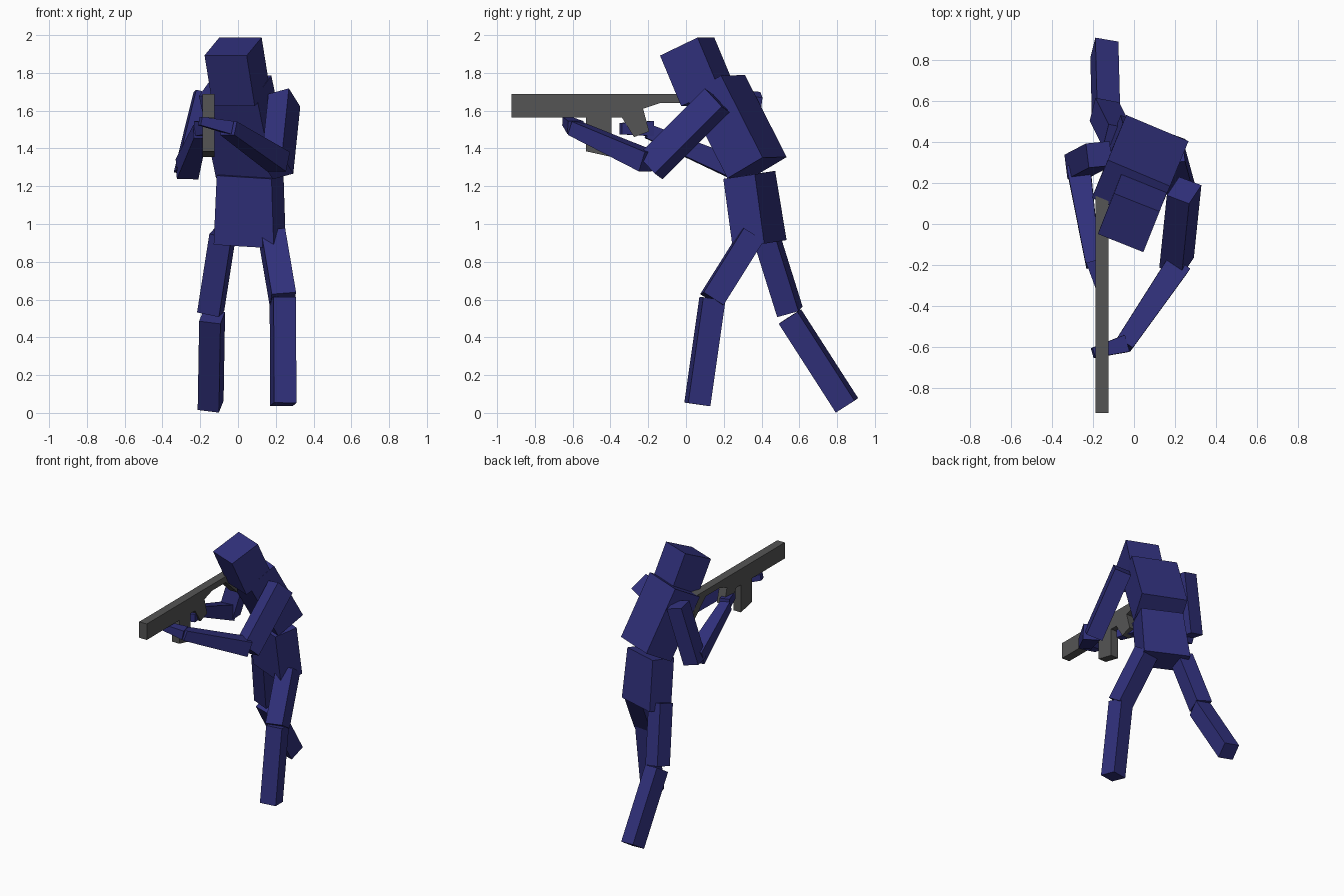
import bpy
from mathutils import Vector


def material(name, rgb):
    m = bpy.data.materials.new(name)
    m.diffuse_color = (*rgb, 1)
    return m


blue = material("navy", (0.03, 0.03, 0.2))
grey = material("gunmetal", (0.09, 0.09, 0.09))


def make(name, verts, faces, mat):
    me = bpy.data.meshes.new(name)
    me.from_pydata([tuple(v) for v in verts], [], faces)
    me.materials.append(mat)
    ob = bpy.data.objects.new(name, me)
    bpy.context.collection.objects.link(ob)
    return ob


def block(name, start, end, side, size0, size1=None):
    """Tapered box running from start to end; side is its width direction."""
    a, b = Vector(start), Vector(end)
    axis = (b - a).normalized()
    s = Vector(side)
    s = (s - axis * s.dot(axis)).normalized()
    d = axis.cross(s)
    verts = []
    for p, (w, t) in ((a, size0), (b, size1 or size0)):
        for i, j in ((-1, -1), (1, -1), (1, 1), (-1, 1)):
            verts.append(p + s * w / 2 * i + d * t / 2 * j)
    faces = [(3, 2, 1, 0), (4, 5, 6, 7)]
    faces += [(i, (i + 1) % 4, (i + 1) % 4 + 4, i + 4) for i in range(4)]
    return make(name, verts, faces, blue)


def plate(name, outline, x0, x1):
    """Side profile (y, z) extruded across x."""
    n = len(outline)
    verts = [(x, y, z) for x in (x0, x1) for y, z in outline]
    faces = [tuple(range(n)), tuple(range(2 * n - 1, n - 1, -1))]
    faces += [(i, i + n, (i + 1) % n + n, (i + 1) % n) for i in range(n)]
    return make(name, verts, faces, grey)


# Trunk and head
block("pelvis", (0.062, 0.39, 0.893), (0.064, 0.335, 1.26), (0.31, -0.115, -0.02),
      (0.34, 0.18), (0.31, 0.18))
block("chest", (0.075, 0.376, 1.298), (-0.015, 0.156, 1.732), (0.93, -0.37, -0.04),
      (0.33, 0.23))
block("head", (0.017, 0.118, 1.672), (-0.026, 0.006, 1.94), (0.225, -0.085, -0.01),
      (0.24, 0.234))

# Legs
block("left_thigh", (0.18, 0.35, 0.94), (0.238, 0.137, 0.6), (1, 0.1, 0), (0.13, 0.125))
block("left_shin", (0.237, 0.14, 0.605), (0.24, 0.06, 0.045), (1, 0.18, 0), (0.12, 0.12))
block("right_thigh", (-0.08, 0.42, 0.95), (-0.145, 0.55, 0.535), (1, -0.25, 0), (0.12, 0.12))
block("right_shin", (-0.137, 0.55, 0.51), (-0.145, 0.852, 0.04), (1, -0.25, 0), (0.115, 0.12))

# Left arm, reaching to the fore end
block("left_upper_arm", (0.245, 0.165, 1.655), (0.208, -0.19, 1.30), (0.135, -0.053, 0.035),
      (0.12, 0.145))
block("left_forearm", (0.215, -0.2, 1.33), (-0.05, -0.59, 1.507), (0.83, -0.56, 0),
      (0.12, 0.11), (0.09, 0.075))
block("left_hand", (-0.04, -0.585, 1.51), (-0.2, -0.63, 1.545), (0.3, -0.95, 0),
      (0.085, 0.07), (0.05, 0.045))

# Right arm, holding the grip
block("right_upper_arm", (-0.17, 0.34, 1.69), (-0.275, 0.285, 1.265), (1, 0.1, -0.24),
      (0.12, 0.12))
block("right_forearm", (-0.27, 0.27, 1.29), (-0.2, -0.2, 1.49), (1, 0.14, 0),
      (0.115, 0.115), (0.07, 0.075))
block("right_hand", (-0.2, -0.18, 1.505), (-0.15, -0.345, 1.505), (1, 0.3, 0),
      (0.07, 0.08), (0.05, 0.06))

# Rifle: barrel, stock, grip and magazine in one profile
plate("rifle", [(-0.925, 1.687), (0.17, 1.687), (0.17, 1.51), (0.03, 1.64), (-0.137, 1.64),
                (-0.227, 1.61), (-0.195, 1.49), (-0.275, 1.46), (-0.34, 1.565),
                (-0.395, 1.565), (-0.395, 1.355), (-0.53, 1.385), (-0.53, 1.565),
                (-0.925, 1.565)], -0.188, -0.124)
